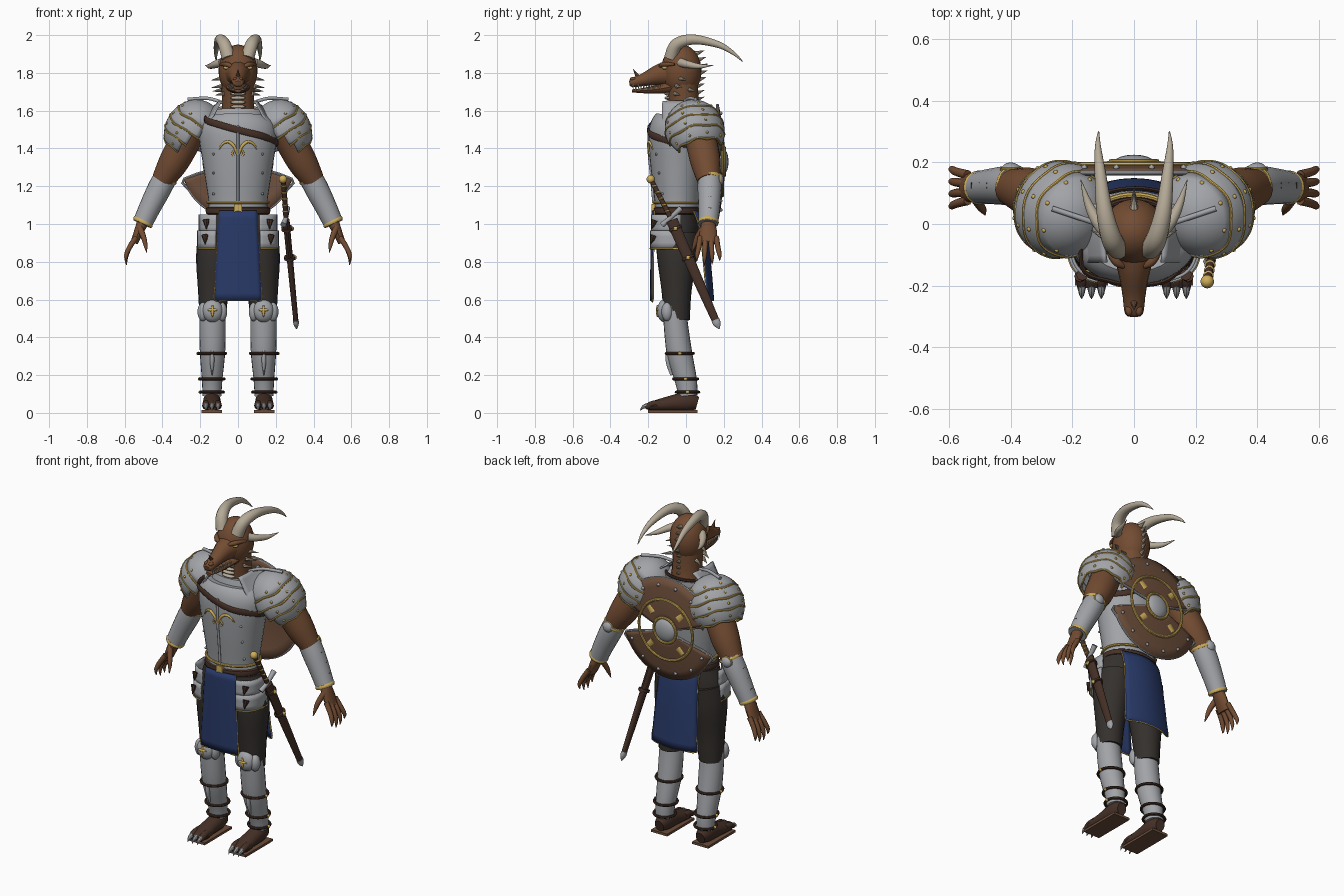
import bpy, bmesh
from math import sin, cos, pi, radians, sqrt
from mathutils import Vector as V, Matrix

def mat(name, c):
    m = bpy.data.materials.new(name)
    m.diffuse_color = (*c, 1)
    return m
SKIN = mat("hide", (0.17, 0.072, 0.032)); GOLD = mat("gold", (0.62, 0.42, 0.1))
BLUE = mat("blue_cloth", (0.022, 0.042, 0.14)); BONE = mat("bone", (0.46, 0.4, 0.31))
DARK = mat("dark_cloth", (0.035, 0.03, 0.026)); LEATHER = mat("leather", (0.06, 0.03, 0.02))
WOOD = mat("wood", (0.15, 0.075, 0.042)); STEEL = mat("steel", (0.36, 0.37, 0.39))

def finish(name, bm, m, mirror=False, thick=0):
    bmesh.ops.recalc_face_normals(bm, faces=bm.faces)
    me = bpy.data.meshes.new(name)
    bm.to_mesh(me); bm.free()
    for p in me.polygons: p.use_smooth = True
    me.set_sharp_from_angle(angle=radians(40))
    ob = bpy.data.objects.new(name, me)
    bpy.context.collection.objects.link(ob)
    if m: me.materials.append(m)
    if thick:
        s = ob.modifiers.new("thickness", 'SOLIDIFY'); s.thickness = thick; s.offset = 0
    if mirror:
        ob.modifiers.new("mirror", 'MIRROR').use_mirror_merge = False

def tube(name, pts, radii, m=None, mirror=False, n=14, sub=5, ref=(1, 0, 0), closed=False):
    """Sweep an ellipse (radius along ref, radius across) through smoothed points."""
    P = [V(p) for p in pts]
    if not isinstance(radii, list): radii = [radii] * len(P)
    R = [V(r if isinstance(r, tuple) else (r, r)) for r in radii]
    k = len(P)
    g = (lambda A, i: A[i % k]) if closed else (lambda A, i: A[min(max(i, 0), k - 1)])
    def cat(A, i, t):
        a, b, c, d = (g(A, i + j) for j in (-1, 0, 1, 2))
        return 0.5 * (2*b + (c - a)*t + (2*a - 5*b + 4*c - d)*t*t + (3*b - a - 3*c + d)*t**3)
    steps = [(i, j / sub) for i in range(k if closed else k - 1) for j in range(sub)]
    if not closed: steps.append((k - 2, 1.0))
    C = [cat(P, *s) for s in steps]; W = [cat(R, *s) for s in steps]
    bm = bmesh.new(); rings = []
    for i, c in enumerate(C):
        q = len(C)
        t = (C[(i+1) % q] - C[i-1]) if closed else (C[min(i+1, q-1)] - C[max(i-1, 0)])
        t.normalize()
        u = V(ref) - V(ref).dot(t) * t
        u.normalize(); v = t.cross(u)
        rings.append([bm.verts.new(c + u*W[i].x*cos(2*pi*a/n) + v*W[i].y*sin(2*pi*a/n)) for a in range(n)])
    for i in range(len(rings) if closed else len(rings) - 1):
        A, B = rings[i], rings[(i+1) % len(rings)]
        for a in range(n): bm.faces.new((A[a], A[(a+1) % n], B[(a+1) % n], B[a]))
    if not closed: bm.faces.new(rings[0]); bm.faces.new(rings[-1])
    finish(name, bm, m, mirror)

def spike(name, a, b, r, m=BONE, mirror=False):
    ref = (1, 0, 0) if abs(a[0] - b[0]) < 0.03 else (0, 1, 0)
    tube(name, [a, b], [r, 0.001], m, mirror, 8, 1, ref)

def blob(name, loc, size, m=None, mirror=False, seg=18, box=False):
    bm = bmesh.new()
    if box: bmesh.ops.create_cube(bm, size=2)
    else: bmesh.ops.create_uvsphere(bm, u_segments=seg, v_segments=max(6, seg*2//3), radius=1)
    bmesh.ops.transform(bm, matrix=Matrix.Translation(loc) @ Matrix.Diagonal((*size, 1)), verts=bm.verts)
    finish(name, bm, m, mirror)

def hoop(name, c, rx, ry, r, m, mirror=False, axis='z'):
    cs = [(cos(2*pi*i/16)*rx, sin(2*pi*i/16)*ry) for i in range(16)]
    f = (lambda a, b: (c[0]+a, c[1]+b, c[2])) if axis == 'z' else (lambda a, b: (c[0]+a, c[1], c[2]+b))
    tube(name, [f(*p) for p in cs], r, m, mirror, 8, 3, (0, 0, 1) if axis == 'z' else (0, 1, 0), True)

def panel(name, f, nu, nv, thick, m=None, mirror=False):
    bm = bmesh.new()
    g = [[bm.verts.new(f(i/nu, j/nv)) for j in range(nv+1)] for i in range(nu+1)]
    for i in range(nu):
        for j in range(nv): bm.faces.new((g[i][j], g[i+1][j], g[i+1][j+1], g[i][j+1]))
    bmesh.ops.remove_doubles(bm, verts=bm.verts, dist=1e-5)
    finish(name, bm, m, mirror, thick)

# Head, jaws, eyes
blob("skull", (0, -0.025, 1.81), (0.103, 0.107, 0.14), SKIN, seg=28)
tube("snout", [(0, -0.06, 1.8), (0, -0.14, 1.79), (0, -0.22, 1.765), (0, -0.285, 1.748), (0, -0.3, 1.745)],
     [(0.085, 0.08), (0.056, 0.058), (0.039, 0.036), (0.031, 0.024), (0.02, 0.012)], SKIN)
tube("lower_jaw", [(0, -0.03, 1.735), (0, -0.14, 1.715), (0, -0.23, 1.706), (0, -0.285, 1.705)],
     [(0.075, 0.045), (0.05, 0.026), (0.034, 0.014), (0.018, 0.008)], SKIN)
blob("eye", (0.058, -0.112, 1.828), (0.02, 0.015, 0.011), GOLD, True)
tube("brow", [(0.025, -0.14, 1.83), (0.06, -0.12, 1.845), (0.095, -0.06, 1.845)], [0.006, 0.014, 0.006], SKIN, True)
blob("nostril_bump", (0.016, -0.28, 1.768), (0.012, 0.018, 0.01), SKIN, True)
spike("nose_spike", (0, -0.255, 1.78), (0, -0.28, 1.82), 0.012, SKIN)
for i in range(6):
    y = -0.28 + 0.028*i; x = 0.026 + 0.004*i
    spike("upper_tooth", (x, y, 1.738), (x, y, 1.715), 0.006, BONE, True)
    spike("lower_tooth", (x-0.002, y+0.014, 1.71), (x, y+0.014, 1.732), 0.006, BONE, True)
# Horns and spikes
tube("great_horn", [(0.05, -0.08, 1.88), (0.072, -0.05, 1.95), (0.095, 0.04, 1.977), (0.11, 0.17, 1.95), (0.117, 0.25, 1.905), (0.115, 0.3, 1.86)],
     [0.036, 0.034, 0.027, 0.018, 0.01, 0.002], BONE, True)
tube("side_horn", [(0.085, -0.03, 1.855), (0.12, 0.01, 1.845), (0.15, 0.07, 1.835), (0.173, 0.145, 1.84)],
     [0.024, 0.02, 0.013, 0.001], BONE, True, ref=(0, 0, 1))
for i in range(9):
    z = 1.9 - 0.035*i
    y = max(0.065, -0.025 + 0.107*sqrt(max(0, 1 - ((z-1.81)/0.14)**2)))
    spike("crest_spike", (0, y-0.02, z), (0, y+0.032, z+0.018), 0.016)
for x, y, z, o in ((0.09, -0.03, 1.77, 0.05), (0.085, -0.05, 1.73, 0.055), (0.075, -0.06, 1.69, 0.045), (0.085, 0.02, 1.71, 0.05)):
    spike("cheek_spike", (x, y, z), (x+o, y+0.03, z-0.008), 0.012, BONE, True)
# Neck
tube("neck", [(0, 0.01, 1.5), (0, -0.01, 1.62), (0, -0.02, 1.76)], [(0.1, 0.09), (0.085, 0.082), (0.09, 0.085)], SKIN)
for i in range(6):
    blob("throat_plate", (0, -0.087 - 0.002*i, 1.575 + 0.023*i), (0.042, 0.018, 0.01), BONE)
# Cuirass with lowered front neckline and inner gorget
tube("cuirass", [(0, -0.045, 1.09), (0, -0.045, 1.13), (0, -0.045, 1.3), (0, -0.045, 1.45), (0, -0.042, 1.52), (0, -0.035, 1.565)],
     [(0.157, 0.12), (0.157, 0.122), (0.183, 0.142), (0.206, 0.153), (0.2, 0.147), (0.16, 0.122)], STEEL, n=32)
hoop("collar_trim", (0, -0.035, 1.553), 0.168, 0.13, 0.009, GOLD)
tube("gorget", [(0, -0.02, 1.54), (0, -0.012, 1.6)], [(0.15, 0.108), (0.138, 0.098)], STEEL, n=28)
hoop("gorget_lining", (0, -0.012, 1.598), 0.13, 0.091, 0.009, LEATHER)
hoop("waist_trim", (0, -0.045, 1.115), 0.16, 0.126, 0.008, GOLD)
def front(x, z, o=0.004):
    rx = 0.206 - 0.15*max(0, 1.45-z); ry = 0.153 - 0.09*abs(1.45-z)
    return (x, -0.045 - o - ry*sqrt(max(0, 1-(x/rx)**2)), z)
tube("chest_ridge", [front(0, z) for z in (1.12, 1.25, 1.4, 1.52)], 0.007, STEEL)
tube("chest_emblem_arc", [front(x, z) for x, z in ((0.005, 1.37), (0.02, 1.41), (0.05, 1.435), (0.08, 1.425), (0.1, 1.395))], [0.006, 0.008, 0.008, 0.006, 0.003], GOLD, True)
tube("chest_emblem_curl", [front(x, z) for x, z in ((0.012, 1.4), (0.03, 1.375), (0.022, 1.36))], 0.005, GOLD, True)
for z in (1.16, 1.27, 1.37): blob("chest_rivet", front(0.13, z), (0.007,)*3, STEEL, True, 8)
tube("shoulder_strap", [front(-0.17, 1.55, 0.01), front(-0.08, 1.52, 0.006), front(0.03, 1.49, 0.006), front(0.13, 1.465, 0.006),
     (0.208, -0.045, 1.43), (0.13, 0.085, 1.42), (-0.02, 0.115, 1.5), (-0.14, 0.06, 1.56)], (0.018, 0.007), LEATHER, ref=(0, 0, 1), closed=True)
# Pauldrons: overlapping lames with gilded edges
ROT = Matrix.Rotation(radians(25), 3, 'Z') @ Matrix.Rotation(radians(-32), 3, 'Y')
def dome(th, az, s):
    th, az = radians(th), radians(az)
    return V((0.232, 0.045, 1.5)) + ROT @ V((0.14*sin(th)*cos(az), 0.148*sin(th)*sin(az), 0.158*cos(th))) * s
for k, (a, b, w) in enumerate(((0, 66, 180), (62, 88, 130), (84, 110, 115), (106, 134, 105))):
    s = 1 + 0.018*k
    panel("pauldron_lame", lambda u, v: dome(a+(b-a)*v, w*(2*u-1), s + 0.03*v), 28, 6, 0.008, STEEL, True)
    tube("pauldron_trim", [dome(b + 2*cos(i*pi/2), min(w, 130)*(i/8-1), s+0.04) for i in range(17)], 0.006, GOLD, True, 8, 3, (0, 0, 1))
    for i in range(-2, 3): blob("pauldron_rivet", dome(b-10, i*42, s+0.03), (0.008,)*3, GOLD, True, 8)
tube("pauldron_ridge", [(0.075, -0.015, 1.64), (0.16, 0.015, 1.665), (0.265, 0.05, 1.66)], 0.009, STEEL, True, ref=(0, 1, 0))
panel("neck_guard", lambda u, v: (0.09+0.075*v+0.03*u*(1-u), -0.125+0.19*u, 1.65-0.14*v*(1-0.6*u)), 8, 6, 0.01, STEEL, True)
# Arms and bracers
tube("upper_arm", [(0.24, 0.06, 1.52), (0.29, 0.085, 1.42), (0.345, 0.105, 1.32), (0.4, 0.12, 1.23)],
     [0.085, 0.084, 0.079, 0.06], SKIN, True, 18, ref=(0, 1, 0))
tube("bracer", [(0.383, 0.125, 1.25), (0.42, 0.125, 1.18), (0.47, 0.122, 1.08), (0.507, 0.118, 1.0)],
     [0.062, 0.063, 0.057, 0.052], STEEL, True, 20, ref=(0, 1, 0))
for p, r in (((0.387, 0.125, 1.242), 0.064), ((0.503, 0.118, 1.01), 0.053)):
    q = V(p); d = V((0.013, -0.001, -0.026))
    tube("bracer_trim", [q-d*0.3, q, q+d*0.3], [r, r+0.003, r], GOLD, True, 20, 2, (0, 1, 0))
blob("elbow_cop", (0.4, 0.172, 1.235), (0.034, 0.028, 0.034), STEEL, True)
hoop("elbow_rim", (0.4, 0.178, 1.235), 0.031, 0.031, 0.005, GOLD, True, 'y')
for i in range(3): blob("bracer_stud", (0.469+0.025*i, 0.125, 1.19-0.057*i), (0.01, 0.009, 0.012), LEATHER, True, box=True)
# Hands
tube("palm", [(0.5, 0.118, 1.02), (0.525, 0.118, 0.96), (0.55, 0.118, 0.9)], [(0.033, 0.033), (0.046, 0.026), (0.046, 0.02)], SKIN, True, ref=(0, 1, 0))
for i in range(4):
    y = 0.118 + 0.028*(i-1.5); f = 0.118 + 0.04*(i-1.5); z = 0.02*abs(i-1.4)
    tube("finger", [(0.54, y, 0.93), (0.575, (y+f)/2, 0.875), (0.592, f, 0.82+z/2), (0.59, f, 0.775+z)], [0.015, 0.014, 0.011, 0.002], SKIN, True, 10, 4, (0, 1, 0))
tube("thumb", [(0.52, 0.09, 0.98), (0.5, 0.06, 0.93), (0.49, 0.045, 0.89), (0.484, 0.03, 0.85)], [0.017, 0.015, 0.011, 0.002], SKIN, True, 10, 4, (0, 1, 0))
# Hips, belt, trousers
tube("waist", [(0, -0.045, 1.0), (0, -0.045, 1.12)], [(0.172, 0.118), (0.15, 0.112)], WOOD, n=28)
hoop("belt", (0, -0.045, 1.07), 0.16, 0.116, (0.02, 0.012), LEATHER)
blob("belt_buckle", (0, -0.172, 1.085), (0.02, 0.01, 0.022), GOLD, box=True)
tube("hips", [(0, -0.045, 1.05), (0, -0.045, 0.95), (0, -0.045, 0.86), (0, -0.045, 0.82)],
     [(0.175, 0.118), (0.205, 0.122), (0.19, 0.11), (0.1, 0.08)], DARK, n=28)
tube("trouser_leg", [(0.11, -0.045, 0.95), (0.122, -0.048, 0.82), (0.13, -0.05, 0.65), (0.135, -0.048, 0.49)],
     [(0.1, 0.115), (0.1, 0.105), (0.082, 0.08), (0.068, 0.068)], DARK, True, 20)
# Greaves, knees, feet
tube("greave", [(0.135, -0.06, 0.58), (0.135, -0.055, 0.48), (0.135, -0.035, 0.32), (0.137, 0.0, 0.17), (0.138, 0.01, 0.09)],
     [(0.068, 0.062), (0.07, 0.064), (0.067, 0.067), (0.054, 0.058), (0.05, 0.05)], STEEL, True, 20)
blob("knee_cap", (0.135, -0.115, 0.54), (0.055, 0.038, 0.06), STEEL, True)
blob("knee_wing", (0.185, -0.1, 0.535), (0.03, 0.03, 0.05), STEEL, True)
blob("knee_wing_inner", (0.083, -0.1, 0.535), (0.026, 0.03, 0.05), STEEL, True)
blob("knee_cross_upright", (0.135, -0.151, 0.54), (0.008, 0.008, 0.033), GOLD, True, 10)
blob("knee_cross_bar", (0.135, -0.151, 0.545), (0.03, 0.008, 0.008), GOLD, True, 10)
tube("shin_fin", [(0.137, -0.075, 0.2), (0.137, -0.095, 0.28), (0.136, -0.095, 0.37)], [(0.002, 0.008), (0.012, 0.014), (0.002, 0.005)], STEEL, True)
for y, z, r in ((-0.033, 0.315, 0.072), (-0.002, 0.18, 0.064), (0.008, 0.11, 0.06)):
    hoop("greave_strap", (0.137, y, z), r, r, (0.008, 0.008), LEATHER, True)
    blob("strap_stud", (0.139+r, y, z), (0.01, 0.012, 0.009), GOLD, True, 8)
tube("boot", [(0.138, 0.06, 0.05), (0.138, 0.01, 0.06), (0.138, -0.08, 0.05), (0.138, -0.17, 0.036), (0.138, -0.205, 0.03)],
     [(0.03, 0.035), (0.046, 0.052), (0.048, 0.042), (0.052, 0.028), (0.035, 0.016)], LEATHER, True)
blob("sole", (0.138, -0.07, 0.007), (0.054, 0.13, 0.007), WOOD, True, box=True)
for i in (-1, 0, 1):
    x = 0.138 + 0.032*i
    tube("toe", [(x, -0.13, 0.05), (x, -0.18, 0.045), (x, -0.215, 0.028)], [0.018, 0.019, 0.012], LEATHER, True, 10)
    tube("toe_claw", [(x, -0.195, 0.042), (x, -0.225, 0.032), (x, -0.243, 0.012)], [0.013, 0.01, 0.001], STEEL, True, 8, 3)
# Tabard front and back
def cloth(name, w0, w1, y0, y1, bow, m=BLUE):
    def f(u, v):
        s = 2*u - 1
        return V((s*(w0+(w1-w0)*v), y0+(y1-y0)*sqrt(v) + bow*s*s, 1.07 - 0.475*v))
    panel(name, f, 12, 12, 0.008, m)
    edge = [f(0, i/6) for i in range(7)] + [f(i/4, 1) for i in range(1, 5)] + [f(1, 1-i/6) for i in range(1, 7)]
    tube(name + "_trim", edge, 0.004, GOLD, n=6, sub=3, ref=(0, 1, 0.01))
cloth("front_tabard", 0.1, 0.125, -0.178, -0.187, 0.012)
cloth("back_tabard", 0.125, 0.15, 0.075, 0.145, -0.035)
# Hip plates
def hip(a, z, s=1):
    c, d = cos(radians(a)), sin(radians(a))
    return V((s*0.203*abs(c)**0.6*(1 if c > 0 else -1), -0.045 + s*0.142*abs(d)**0.6*(1 if d > 0 else -1), z))
for z0, z1, s in ((1.05, 0.95, 1.0), (0.965, 0.87, 1.04)):
    panel("hip_plate", lambda u, v: hip(-68+70*u, z0+(z1-z0)*v, s), 14, 3, 0.01, STEEL, True)
    tube("hip_plate_trim", [hip(-68+70*i/8, z1, s+0.02) for i in range(9)], 0.005, GOLD, True, 6, 3, (0, 0, 1))
    p = hip(-46, z1+0.07, s+0.03); spike("hip_plate_point", p, p + V((0, -0.02, -0.05)), 0.02, LEATHER, True)
# Round shield on the back with notched sides
SC = V((0, 0.166, 1.33))
def disc(r, a, y=0.0): return SC + V((r*cos(a), 0.03*(1-(r/0.3)**2) + y, r*sin(a)))
N = radians(18)
for sg in (1, -1):
    panel("shield_half", lambda u, v: disc(0.05+0.25*v, sg*(N+(pi-2*N)*u)), 28, 5, 0.016, WOOD)
    rim = [disc(0.07, sg*N)] + [disc(0.298, sg*(N+(pi-2*N)*i/12)) for i in range(13)] + [disc(0.07, sg*(pi-N))]
    tube("shield_rim", rim, 0.008, STEEL, n=8, sub=3, ref=(0, 1, 0))
    for i in range(6): blob("shield_rivet", disc(0.262, sg*(N+0.15+(pi-2*N-0.3)*i/5), 0.01), (0.01,)*3, STEEL, seg=8)
    for a in (0.8, pi-0.8):
        tube("shield_fitting", [disc(0.12, sg*a, 0.009), disc(0.165, sg*a, 0.01)], [(0.004, 0.018), (0.004, 0.014)], GOLD, n=8, sub=1, ref=(0, 1, 0))
hoop("shield_ring", (0, 0.194, 1.33), 0.18, 0.18, 0.008, GOLD, axis='y')
hoop("boss_ring", (0, 0.203, 1.33), 0.075, 0.075, 0.008, GOLD, axis='y')
blob("shield_boss", (0, 0.195, 1.33), (0.07, 0.03, 0.07), STEEL)
# Sheathed sword at the left hip
A, B = V((0.255, -0.075, 1.02)), V((0.308, 0.165, 0.47))
tube("scabbard", [A, A.lerp(B, 0.5), B], [(0.018, 0.032), (0.016, 0.028), (0.013, 0.02)], LEATHER, sub=3)
tube("scabbard_tip", [A.lerp(B, 0.96), B, A.lerp(B, 1.045)], [(0.015, 0.023), (0.014, 0.02), (0.003, 0.004)], STEEL)
for t in (0.08, 0.36):
    tube("scabbard_ring", [A.lerp(B, t-0.012), A.lerp(B, t+0.012)], [(0.03, 0.036)]*2, LEATHER, sub=1)
    blob("scabbard_stud", A.lerp(B, t) + V((0.028, 0, 0)), (0.009, 0.012, 0.012), GOLD, seg=8)
tube("sword_grip", [(0.254, -0.085, 1.04), (0.24, -0.18, 1.225)], [0.014, 0.013], LEATHER, sub=1)
for i in range(5):
    p = V((0.254, -0.085, 1.04)).lerp(V((0.24, -0.18, 1.225)), 0.15+0.18*i)
    blob("grip_band", p, (0.018, 0.016, 0.009), GOLD, seg=10)
blob("pommel", (0.238, -0.187, 1.237), (0.022, 0.022, 0.022), GOLD)
tube("crossguard", [(0.24, -0.125, 0.995), (0.254, -0.08, 1.035), (0.26, -0.025, 1.085)], [0.016, 0.012, 0.016], STEEL)
